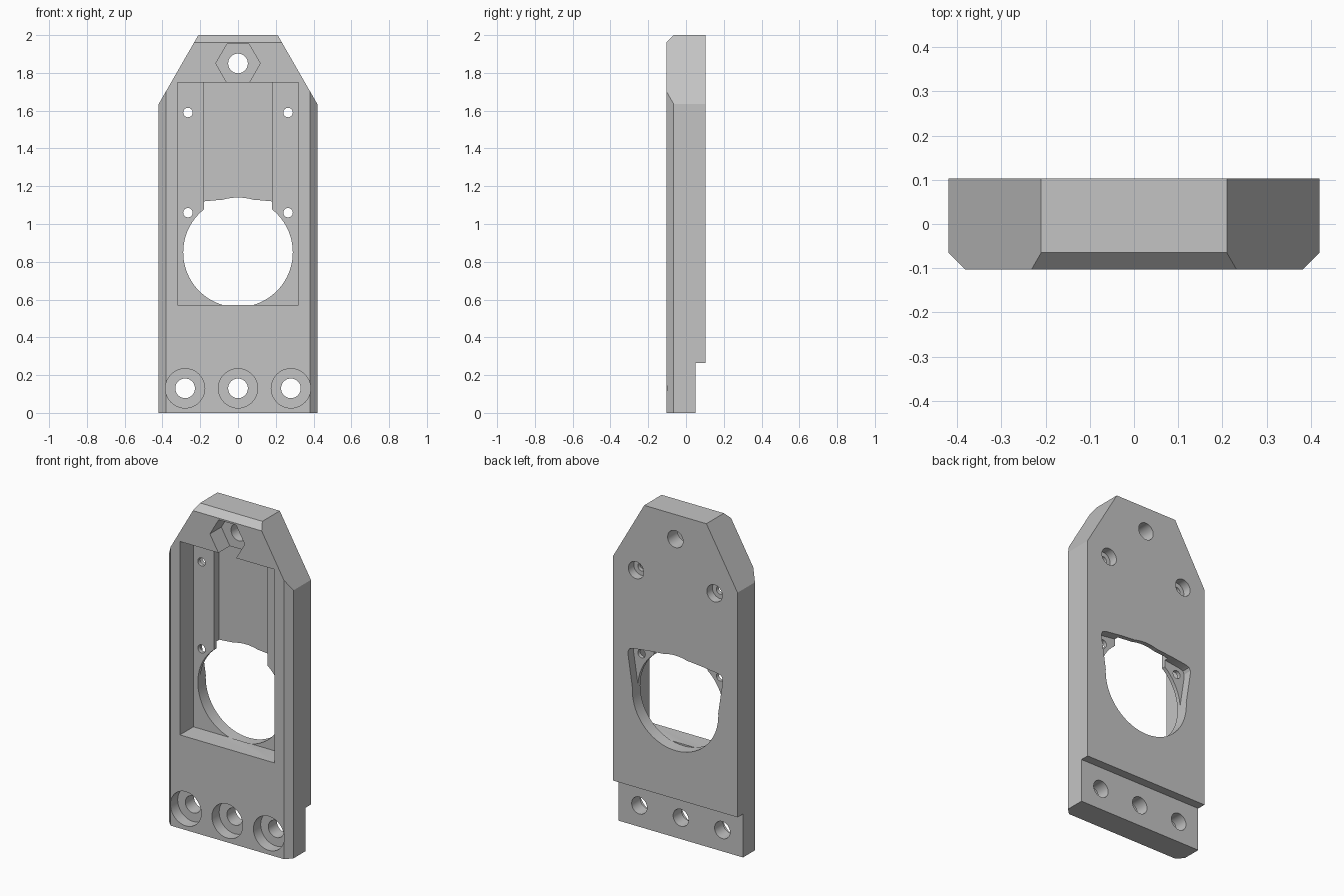
import bpy, bmesh
from math import cos, sin, pi
from mathutils import Vector

if "Cube" in bpy.data.objects:
    bpy.data.objects.remove(bpy.data.objects["Cube"])

FRONT, BACK = -0.103, 0.103
LEDGE, FLOOR, RECESS = 0.027, 0.076, 0.05
OUT = 0.3  # overshoot beyond the plate surfaces

grey = bpy.data.materials.new("plain grey")
grey.use_nodes = True
grey.diffuse_color = (0.55, 0.55, 0.55, 1)
grey.node_tree.nodes["Principled BSDF"].inputs["Base Color"].default_value = (0.55, 0.55, 0.55, 1)


def prism(name, outline, y0, y1):
    """Extrude an outline of (x, z) points from y0 to y1."""
    bm = bmesh.new()
    face = bm.faces.new([bm.verts.new((x, y0, z)) for x, z in outline])
    new = bmesh.ops.extrude_face_region(bm, geom=[face])["geom"]
    bmesh.ops.translate(bm, vec=(0, y1 - y0, 0),
                        verts=[v for v in new if isinstance(v, bmesh.types.BMVert)])
    bmesh.ops.recalc_face_normals(bm, faces=bm.faces)
    mesh = bpy.data.meshes.new(name)
    bm.to_mesh(mesh)
    bm.free()
    mesh.materials.append(grey)
    ob = bpy.data.objects.new(name, mesh)
    bpy.context.collection.objects.link(ob)
    return ob


def ring(x, z, r, n=48):
    return [(x + r * cos(2 * pi * i / n), z + r * sin(2 * pi * i / n)) for i in range(n)]


def box(w, z0, z1):
    return [(-w, z0), (w, z0), (w, z1), (-w, z1)]


def mirrored(half):
    return half + [(-x, z) for x, z in reversed(half) if x > 0]


# Tapered plate outline
plate = prism("mounting_plate", mirrored([(0.42, 0), (0.42, 1.635), (0.21, 2)]), FRONT, BACK)

# Chamfers on the front side edges and the front top edge
bm = bmesh.new()
bm.from_mesh(plate.data)
for point, normal in (((0.42, -0.065, 0), (1, -1, 0)),
                      ((-0.42, -0.065, 0), (-1, -1, 0)),
                      ((0, -0.065, 2), (0, -1, 1))):
    cut = bmesh.ops.bisect_plane(bm, geom=bm.verts[:] + bm.edges[:] + bm.faces[:],
                                 plane_co=Vector(point), plane_no=Vector(normal),
                                 clear_outer=True)
    edges = [e for e in cut["geom_cut"] if isinstance(e, bmesh.types.BMEdge)]
    bmesh.ops.contextual_create(bm, geom=edges)
bmesh.ops.recalc_face_normals(bm, faces=bm.faces)
bm.to_mesh(plate.data)
bm.free()


def carve(outline, y0, y1):
    cutter = prism("cutter", outline, y0, y1)
    cutter.hide_render = True
    mod = plate.modifiers.new("carve", "BOOLEAN")
    mod.operation = "DIFFERENCE"
    mod.solver = "EXACT"
    mod.object = cutter
    bpy.context.view_layer.objects.active = plate
    bpy.ops.object.modifier_apply(modifier=mod.name)
    bpy.data.objects.remove(cutter)


# Back step at the foot
carve(box(1, -1, 0.265), RECESS, OUT)

# Front pocket, deeper centre channel, round opening
carve(box(0.32, 0.57, 1.75), -OUT, LEDGE)
carve(box(0.18, 0.85, 1.75), 0, FLOOR)
carve(ring(0, 0.85, 0.29, 96), LEDGE - 0.001, OUT)

# Flared recess on the back, above the opening
carve(mirrored([(0.284, 0.83), (0.319, 1.06), (0.319, 1.08), (0.31, 1.098), (0.29, 1.106),
                (0.18, 1.12), (0.09, 1.128), (0, 1.13)]), RECESS, OUT)

# Top bolt hole with hexagonal nut seat
carve(ring(0, 1.85, 0.1175, 6), -OUT, FRONT + 0.11)
carve(ring(0, 1.85, 0.052), -OUT, OUT)

# Counterbored foot holes
for x in (-0.28, 0, 0.28):
    carve(ring(x, 0.13, 0.104), -OUT, FRONT + 0.07)
    carve(ring(x, 0.13, 0.052), -OUT, OUT)

# Small screw holes in the ledges, upper pair counterbored from behind
for x in (-0.265, 0.265):
    carve(ring(x, 1.59, 0.052), RECESS, OUT)
    for z in (1.06, 1.59):
        carve(ring(x, z, 0.025, 32), -OUT, OUT)

# Smooth hole walls, crisp edges
bpy.ops.object.select_all(action="DESELECT")
plate.select_set(True)
bpy.context.view_layer.objects.active = plate
bpy.ops.object.shade_smooth_by_angle(angle=pi / 7)
